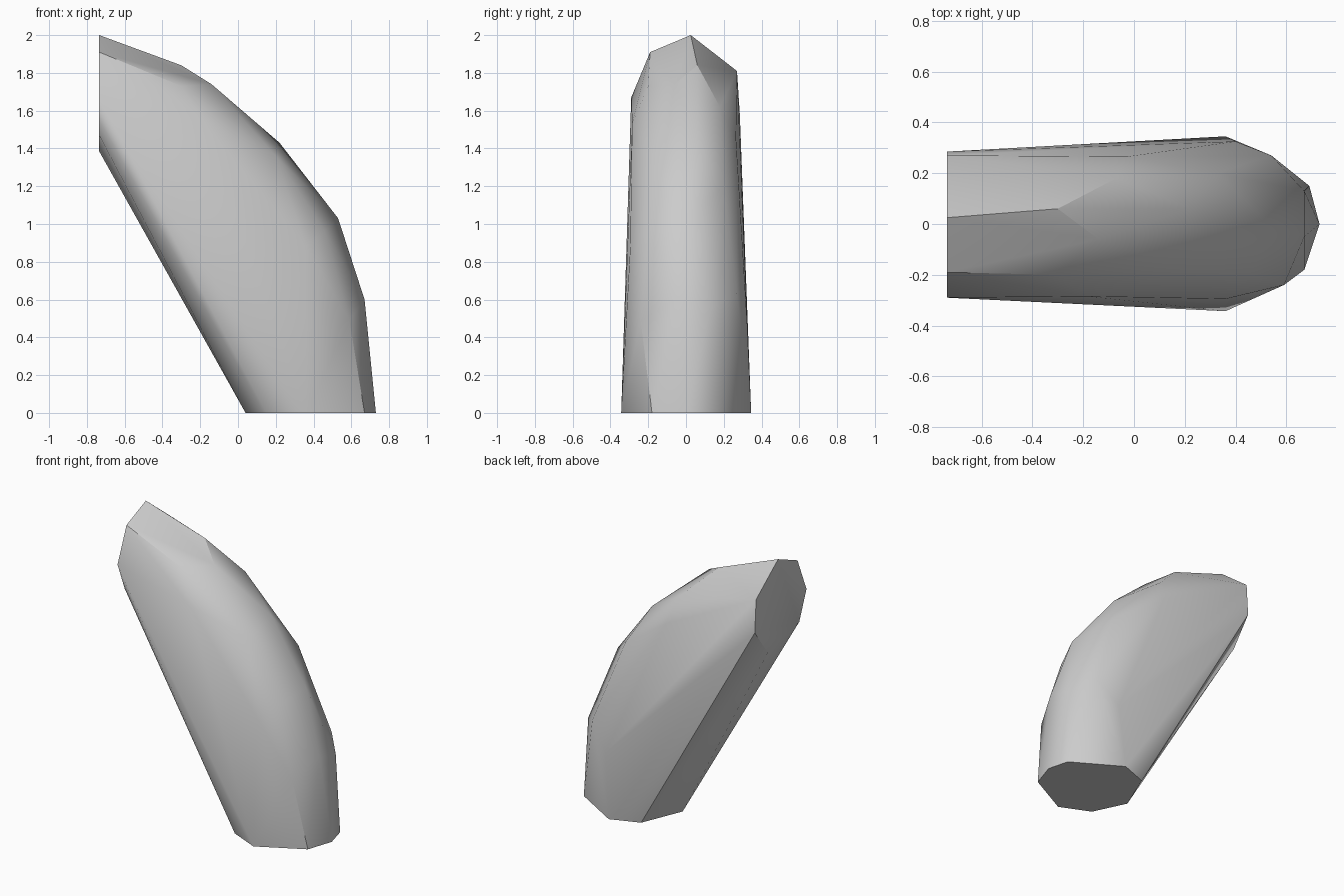
import bpy, bmesh, math

if "Cube" in bpy.data.objects:
    bpy.data.objects.remove(bpy.data.objects["Cube"], do_unlink=True)

# Single plain grey material
grey = bpy.data.materials.new("plain_grey")
grey.use_nodes = True
colour = (0.6, 0.6, 0.6, 1.0)
grey.diffuse_color = colour
grey.node_tree.nodes["Principled BSDF"].inputs["Base Color"].default_value = colour

# Flat eight-sided foot on the ground (x, y)
foot = [(0.67, -0.18), (0.73, 0.0), (0.69, 0.15), (0.36, 0.345),
        (0.16, 0.27), (0.04, -0.02), (0.15, -0.25), (0.36, -0.343)]

# Flat upright end at the far side (y, z)
END_X = -0.735
end = [(0.025, 2.0), (-0.19, 1.91), (-0.29, 1.67), (-0.21, 1.47),
       (0.14, 1.385), (0.285, 1.58), (0.27, 1.81)]

# Chipped outer bend, from the upper end down to the foot (x, y, z)
bend = [(-0.30, 0.06, 1.84), (-0.14, -0.06, 1.74), (-0.30, -0.20, 1.73),
        (-0.07, 0.18, 1.62), (-0.03, 0.265, 1.45), (-0.18, -0.285, 1.53),
        (0.22, 0.06, 1.43), (0.20, -0.18, 1.36), (0.33, 0.20, 1.20),
        (0.53, 0.0, 1.03), (0.46, -0.20, 0.96), (0.36, -0.295, 0.88),
        (0.54, 0.27, 0.62), (0.67, 0.13, 0.55), (0.67, -0.05, 0.60),
        (0.59, -0.24, 0.49), (0.40, 0.325, 0.45)]

# Wrap the points in one faceted solid
points = [(x, y, 0.0) for x, y in foot] + [(END_X, y, z) for y, z in end] + bend
bm = bmesh.new()
for p in points:
    bm.verts.new(p)
bmesh.ops.convex_hull(bm, input=bm.verts[:])
bmesh.ops.delete(bm, geom=[v for v in bm.verts if not v.link_faces], context='VERTS')
bmesh.ops.dissolve_limit(bm, angle_limit=math.radians(1),
                         verts=bm.verts[:], edges=bm.edges[:])
bmesh.ops.recalc_face_normals(bm, faces=bm.faces[:])
mesh = bpy.data.meshes.new("bent_block")
bm.to_mesh(mesh)
bm.free()
mesh.materials.append(grey)

block = bpy.data.objects.new("bent_block", mesh)
bpy.context.collection.objects.link(block)

# Soft facets, crisp rims
bpy.ops.object.select_all(action='DESELECT')
block.select_set(True)
bpy.context.view_layer.objects.active = block
bpy.ops.object.shade_smooth_by_angle(angle=math.radians(30))
